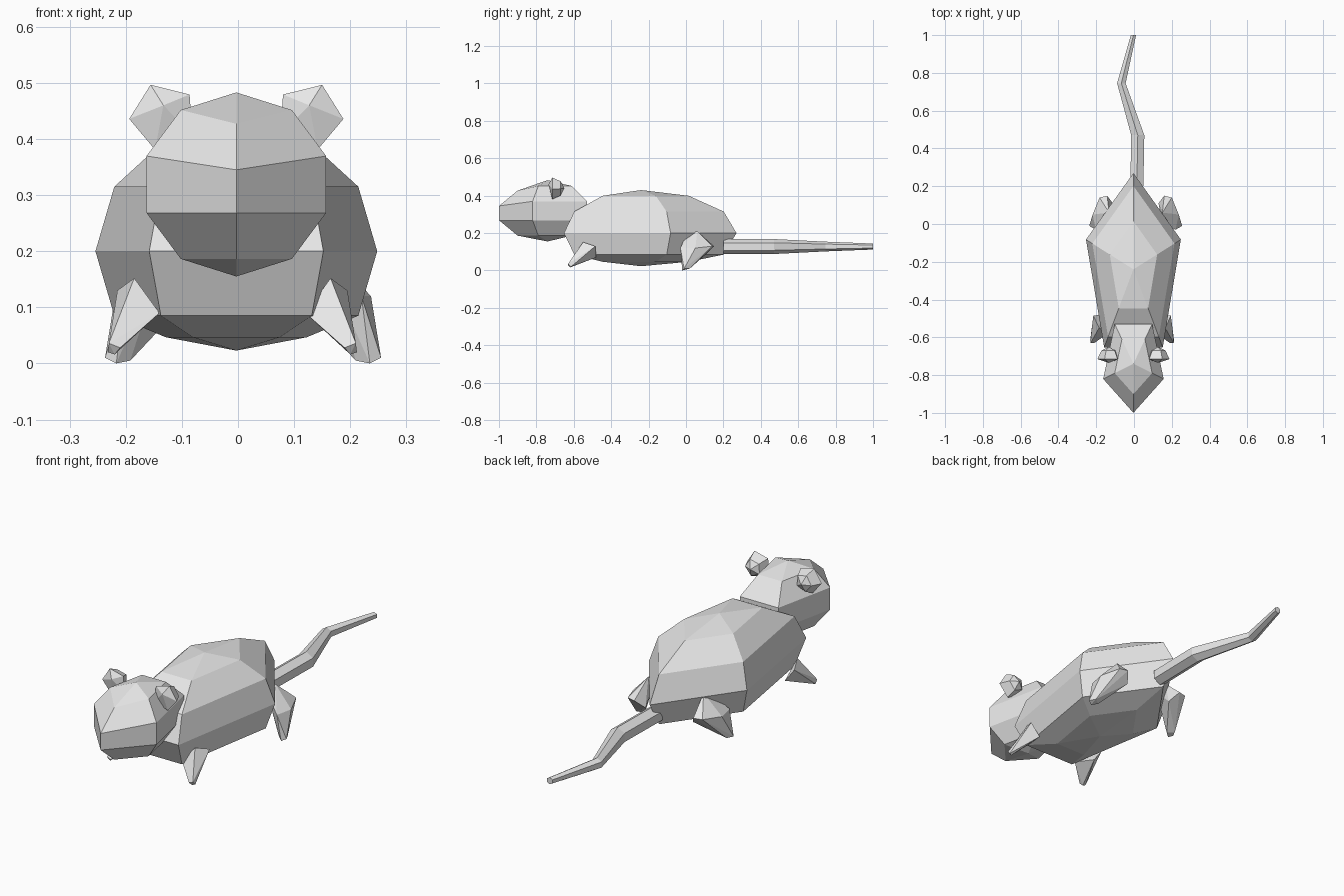
import bpy
import bmesh
from math import sin, cos, pi, radians
from mathutils import Vector

cube = bpy.data.objects.get("Cube")
if cube:
    bpy.data.objects.remove(cube, do_unlink=True)

grey = bpy.data.materials.new("light_grey")
grey.use_nodes = True
grey.diffuse_color = (0.8, 0.8, 0.8, 1)
grey.node_tree.nodes["Principled BSDF"].inputs["Base Color"].default_value = (0.8, 0.8, 0.8, 1)


def finish(name, bm):
    bmesh.ops.recalc_face_normals(bm, faces=bm.faces)
    mesh = bpy.data.meshes.new(name)
    bm.to_mesh(mesh)
    bm.free()
    mesh.materials.append(grey)
    obj = bpy.data.objects.new(name, mesh)
    bpy.context.collection.objects.link(obj)
    return obj


def loft(name, rings):
    """Skin a list of equal rings, or single points at the ends."""
    bm = bmesh.new()
    loops = [[bm.verts.new(p) for p in ring] for ring in rings]
    for a, b in zip(loops, loops[1:]):
        n = max(len(a), len(b))
        for i in range(n):
            j = (i + 1) % n
            quad = [a[i % len(a)], a[j % len(a)], b[j % len(b)], b[i % len(b)]]
            bm.faces.new(list(dict.fromkeys(quad)))
    for end in (loops[0], loops[-1]):
        if len(end) > 2:
            bm.faces.new(end)
    return finish(name, bm)


def ball(name, centre, size, bands, start, adjust):
    """Five-sided ball; adjust() reshapes each point of the unit ball."""
    rings = []
    for k in range(bands + 1):
        tilt = pi * k / bands
        count = 1 if k in (0, bands) else 5
        ring = []
        for i in range(count):
            turn = radians(start) + 2 * pi * i / 5
            unit = Vector((sin(tilt) * cos(turn), sin(tilt) * sin(turn), cos(tilt)))
            p = adjust(unit) * Vector(size)
            ring.append(p + Vector(centre))
        rings.append(ring)
    return loft(name, rings)


def hull(name, points, side, shift):
    bm = bmesh.new()
    for x, y, z in points:
        bm.verts.new((side * (x + shift), y, z))
    result = bmesh.ops.convex_hull(bm, input=bm.verts)
    unused = [v for v in result["geom_interior"] if isinstance(v, bmesh.types.BMVert)]
    bmesh.ops.delete(bm, geom=unused, context="VERTS")
    return finish(name, bm)


# Body: pointed at the rump, with a flattened belly
def flatten_belly(p):
    if p.z < -0.6:
        p.z *= 0.77
    return p


ball("body", (-0.003, -0.24, 0.2), (0.264, 0.51, 0.23), 6, 90, flatten_belly)


# Head: pointed at the nose, with a sloping upper snout
def slope_snout(p):
    if p.z > 0 and p.y < -0.5:
        p.z -= 0.15
    return p


ball("head", (-0.003, -0.74, 0.319), (0.177, 0.273, 0.164), 5, -90, slope_snout)

# Tail: tapering six-sided tube with two bends
path = [(0.015, 0.2, 0.04), (0.02, 0.47, 0.04), (-0.067, 0.745, 0.026), (-0.003, 1.0, 0.016)]
loft("tail", [[(x + r * sin(pi * i / 3), y, 0.128 + r * cos(pi * i / 3)) for i in range(6)]
              for x, y, r in path])

foreleg = [(0.165, -0.55, 0.152), (0.195, -0.485, 0.13), (0.15, -0.48, 0.07), (0.12, -0.58, 0.09),
           (0.19, -0.63, 0.028), (0.2, -0.62, 0.016), (0.212, -0.615, 0.02), (0.21, -0.63, 0.036)]
hindleg = [(0.15, 0.06, 0.21), (0.2, 0.14, 0.13), (0.16, 0.15, 0.13), (0.237, 0.05, 0.12),
           (0.13, 0.11, 0.09), (0.22, -0.03, 0.12), (0.15, 0, 0.19),
           (0.235, -0.02, 0), (0.255, -0.01, 0.01), (0.21, 0, 0.005), (0.24, 0.02, 0.01)]

for label, side in (("left", 1), ("right", -1)):
    # Ears: five-sided gem with a shallow front and blunt back
    cx, cz = side * 0.13 - 0.003, 0.44

    def ear_ring(y, r):
        return [(cx + side * r * cos(radians(68 + 72 * i)), y, cz + r * sin(radians(68 + 72 * i)))
                for i in range(5)]

    loft(label + "_ear", [[(cx, -0.735, cz + 0.02)], ear_ring(-0.715, 0.061),
                          ear_ring(-0.67, 0.04), [(cx, -0.65, cz)]])
    # Legs: tapered wedges, the stance slightly uneven
    hull(label + "_front_leg", foreleg, side, 0 if side > 0 else 0.02)
    hull(label + "_hind_leg", hindleg, side, 0 if side > 0 else -0.018)
